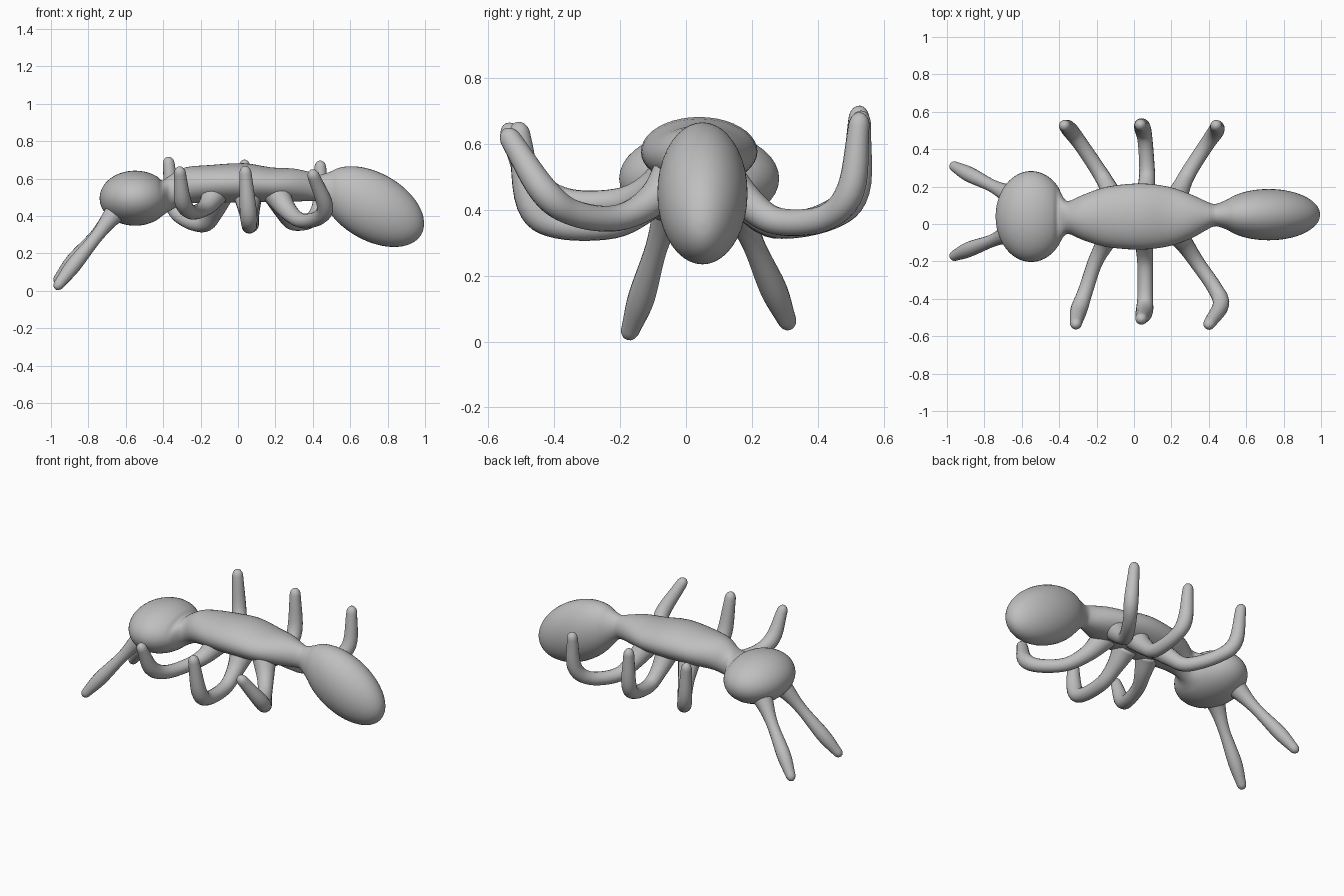
import bpy, bmesh, math
from mathutils import Vector

cube = bpy.data.objects.get("Cube")
if cube:
    bpy.data.objects.remove(cube, do_unlink=True)

GREY = (0.52, 0.52, 0.52, 1.0)
skin = bpy.data.materials.new("plain grey")
skin.use_nodes = True
skin.diffuse_color = GREY
bsdf = skin.node_tree.nodes["Principled BSDF"]
bsdf.inputs["Base Color"].default_value = GREY
bsdf.inputs["Roughness"].default_value = 0.6


def spline(points, steps):
    """Catmull-Rom curve through points of any dimension."""
    p = [Vector(q) for q in points]
    p = [2 * p[0] - p[1]] + p + [2 * p[-1] - p[-2]]
    out = []
    for i in range(1, len(p) - 2):
        a, b, c, d = p[i - 1:i + 3]
        for s in range(steps):
            t = s / steps
            out.append(0.5 * (2 * b + (c - a) * t + (2 * a - 5 * b + 4 * c - d) * t**2
                              + (3 * b - a - 3 * c + d) * t**3))
    return out + [p[-2]]


def loft(name, rings):
    """Skin closed rings of points and cap both ends."""
    bm = bmesh.new()
    loops = [[bm.verts.new(v) for v in ring] for ring in rings]
    n = len(loops[0])
    for a, b in zip(loops, loops[1:]):
        for i in range(n):
            bm.faces.new((a[i], a[(i + 1) % n], b[(i + 1) % n], b[i]))
    bm.faces.new(loops[0][::-1])
    bm.faces.new(loops[-1])
    bmesh.ops.recalc_face_normals(bm, faces=bm.faces)
    for f in bm.faces:
        f.smooth = True
    mesh = bpy.data.meshes.new(name)
    bm.to_mesh(mesh)
    bm.free()
    mesh.materials.append(skin)
    ob = bpy.data.objects.new(name, mesh)
    bpy.context.collection.objects.link(ob)
    return ob


def ellipse(center, u, v, ru, rv, n):
    return [center + u * (ru * math.cos(a)) + v * (rv * math.sin(a))
            for a in (2 * math.pi * i / n for i in range(n))]


def limb(name, points):
    """Round tube through (x, y, z, radius) points with a domed tip."""
    path = spline(points, 6)
    pos = [q.to_3d() if len(q) == 3 else Vector(q[:3]) for q in path]
    rad = [q[3] for q in path]
    end = (pos[-1] - pos[-2]).normalized()
    tip, r = pos[-1], rad[-1]
    for k in range(1, 6):
        a = math.radians(17.5 * k)
        pos.append(tip + end * (r * 1.3 * math.sin(a)))
        rad.append(r * math.cos(a))
    u = Vector((1, 0.3, 0.2))
    rings = []
    for i, c in enumerate(pos):
        t = (pos[min(i + 1, len(pos) - 1)] - pos[max(i - 1, 0)]).normalized()
        u = (u - t * u.dot(t)).normalized()
        rings.append(ellipse(c, u, t.cross(u), rad[i], rad[i], 16))
    return loft(name, rings)


def bulb(center, radii, slant, start, stop, count):
    """Cross-sections (x, y, z, half width, half height) of a slanted egg."""
    out = []
    for i in range(count):
        a = math.radians(start + (stop - start) * i / (count - 1))
        t, s = -math.cos(a), math.sin(a)
        out.append((center[0] + radii[0] * t, center[1], center[2] - slant * t,
                    radii[1] * s, radii[2] * s))
    return out


# Body: head, thorax and drooping abdomen as one continuous skin
thorax = [
    (-0.36, 0.035, 0.525, 0.088, 0.095),
    (-0.28, 0.035, 0.562, 0.118, 0.098),
    (-0.15, 0.038, 0.572, 0.160, 0.100),
    (0.03, 0.040, 0.577, 0.177, 0.105),
    (0.18, 0.040, 0.567, 0.160, 0.092),
    (0.30, 0.040, 0.565, 0.120, 0.088),
    (0.40, 0.045, 0.555, 0.070, 0.075),
    (0.44, 0.048, 0.545, 0.060, 0.075),
]
sections = (bulb((-0.55, 0.04, 0.495), (0.19, 0.243, 0.147), 0.0, 2, 140, 14) + thorax
            + bulb((0.72, 0.05, 0.45), (0.275, 0.137, 0.196), 0.09, 36, 178, 15))
Y, Z = Vector((0, 1, 0)), Vector((0, 0, 1))
loft("body", [ellipse(Vector(s[:3]), Y, Z, max(s[3], 0.002), max(s[4], 0.002), 40)
              for s in spline(sections, 3)])

# Legs: flared root under the thorax, low bend, raised foot
legs = {
    "front_leg_near_head": [(-0.12, -0.02, 0.53, 0.075), (-0.16, -0.11, 0.46, 0.050),
                            (-0.21, -0.21, 0.425, 0.040), (-0.26, -0.36, 0.425, 0.040),
                            (-0.295, -0.46, 0.48, 0.045), (-0.31, -0.53, 0.625, 0.032)],
    "front_leg_middle": [(0.05, -0.02, 0.51, 0.075), (0.055, -0.11, 0.42, 0.050),
                         (0.06, -0.22, 0.355, 0.042), (0.06, -0.39, 0.355, 0.042),
                         (0.055, -0.47, 0.42, 0.046), (0.04, -0.505, 0.625, 0.033)],
    "front_leg_near_abdomen": [(0.20, -0.02, 0.53, 0.075), (0.265, -0.10, 0.43, 0.050),
                               (0.34, -0.21, 0.375, 0.040), (0.43, -0.34, 0.39, 0.040),
                               (0.465, -0.43, 0.455, 0.044), (0.405, -0.53, 0.61, 0.033)],
    "back_leg_near_head": [(-0.09, 0.08, 0.53, 0.075), (-0.13, 0.18, 0.42, 0.050),
                           (-0.18, 0.27, 0.355, 0.042), (-0.28, 0.42, 0.38, 0.040),
                           (-0.345, 0.505, 0.46, 0.043), (-0.37, 0.525, 0.675, 0.032)],
    "back_leg_middle": [(0.06, 0.08, 0.53, 0.075), (0.065, 0.18, 0.42, 0.050),
                        (0.07, 0.28, 0.355, 0.042), (0.06, 0.44, 0.38, 0.040),
                        (0.045, 0.515, 0.46, 0.044), (0.035, 0.53, 0.66, 0.032)],
    "back_leg_near_abdomen": [(0.20, 0.08, 0.53, 0.075), (0.25, 0.19, 0.42, 0.050),
                              (0.295, 0.28, 0.365, 0.042), (0.385, 0.42, 0.375, 0.040),
                              (0.44, 0.50, 0.46, 0.043), (0.44, 0.525, 0.655, 0.032)],
}
for name, points in legs.items():
    limb(name, points)

# Feelers: slope from under the head down to the ground
limb("front_feeler", [(-0.60, -0.02, 0.48, 0.085), (-0.68, -0.055, 0.39, 0.050),
                      (-0.76, -0.09, 0.285, 0.034), (-0.88, -0.135, 0.135, 0.041),
                      (-0.955, -0.168, 0.038, 0.029)])
limb("back_feeler", [(-0.60, 0.13, 0.48, 0.085), (-0.68, 0.165, 0.39, 0.050),
                     (-0.76, 0.205, 0.295, 0.034), (-0.88, 0.265, 0.16, 0.041),
                     (-0.955, 0.305, 0.068, 0.029)])
